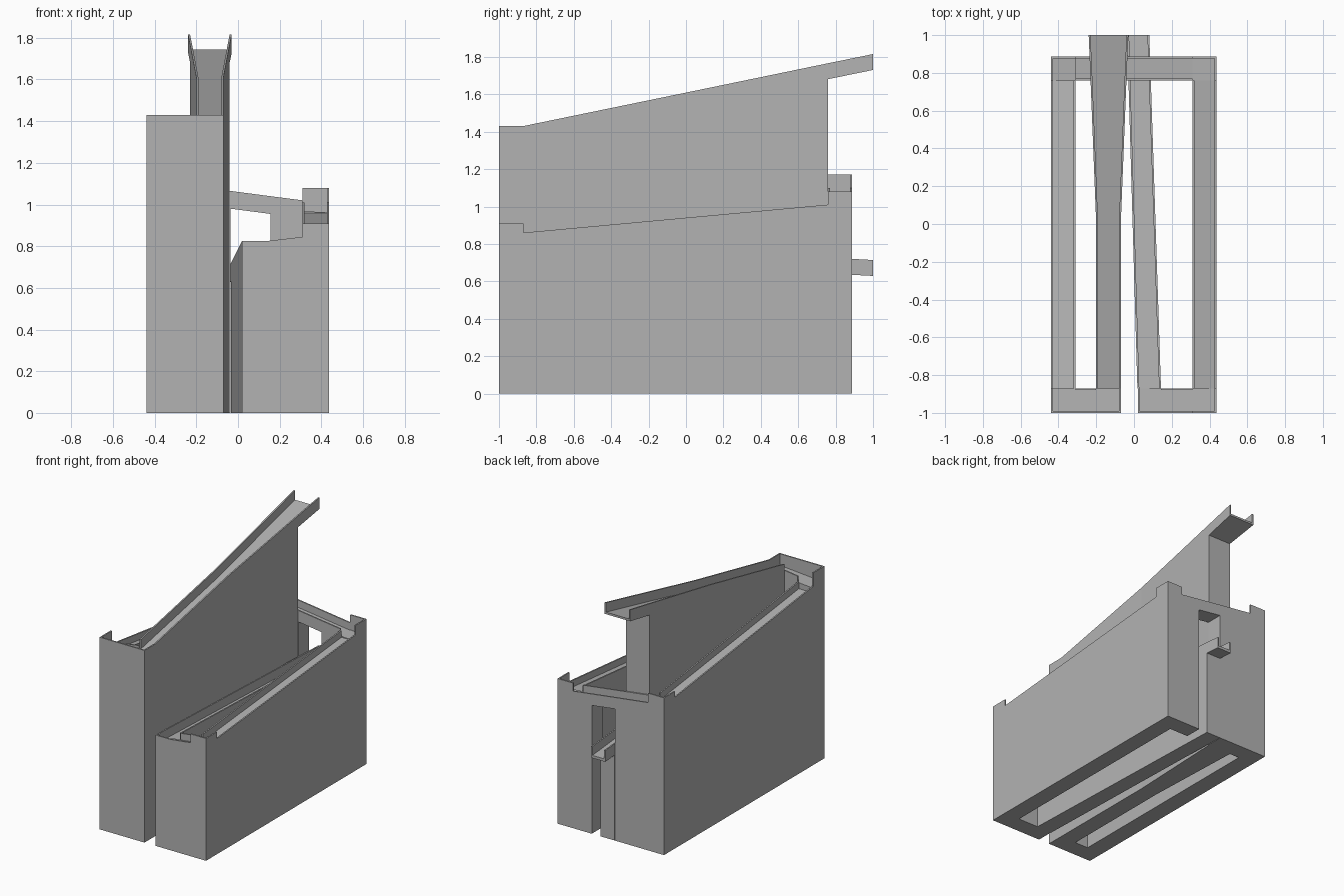
import bpy, bmesh
from mathutils import Vector

cube = bpy.data.objects.get("Cube")
if cube:
    bpy.data.objects.remove(cube)

grey = bpy.data.materials.new("plain_grey")
grey.use_nodes = True
COLOUR = (0.45, 0.45, 0.45, 1)
grey.diffuse_color = COLOUR
grey.node_tree.nodes["Principled BSDF"].inputs["Base Color"].default_value = COLOUR

WALL = 0.01            # channel wall thickness
X0, X1 = -0.44, 0.437  # outer sides
XL, XR = -0.31, 0.31   # inner edges of the side lanes
Y0, Y1 = -1.0, 0.887   # front and back
YF, YB = -0.87, 0.76   # inner edges of the end channels


def loft(name, sections):
    """Solid skinned through matching cross-sections, capped at both ends."""
    bm = bmesh.new()
    rings = [[bm.verts.new(p) for p in s] for s in sections]
    n = len(rings[0])
    for a, b in zip(rings, rings[1:]):
        for i in range(n):
            j = (i + 1) % n
            bm.faces.new((a[i], a[j], b[j], b[i]))
    bm.faces.new(rings[0])
    bm.faces.new(rings[-1])
    bmesh.ops.recalc_face_normals(bm, faces=bm.faces)
    mesh = bpy.data.meshes.new(name)
    bm.to_mesh(mesh)
    bm.free()
    mesh.materials.append(grey)
    bpy.context.collection.objects.link(bpy.data.objects.new(name, mesh))


def lane(name, stations, depth, under=None):
    """U channel; each station is (edge, edge, rim height). It stands on the
    ground unless a hanging thickness is given."""
    sections = []
    for a, b, top in stations:
        a, b = Vector(a), Vector(b)
        step = (b - a).normalized() * WALL
        low = 0 if under is None else top - under
        floor = top - depth
        outline = ((a, low), (a, top), (a + step, top), (a + step, floor),
                   (b - step, floor), (b - step, top), (b, top), (b, low))
        sections.append([(p.x, p.y, z) for p, z in outline])
    loft(name, sections)


def block(name, xa, xb, ya, yb, low, za, zb):
    """Box whose top slopes along x from za to zb."""
    loft(name, [[(x, ya, low), (x, yb, low), (x, yb, z), (x, ya, z)]
                for x, z in ((xa, za), (xb, zb))])


def turn(name, xa, xb, ya, yb, floor_a, floor_b, walls):
    """Corner block with rim plates on the chosen sides."""
    block(name + "_base", xa, xb, ya, yb, 0, floor_a, floor_b)
    low = min(floor_a, floor_b) - WALL
    spans = {"left": (xb - WALL, xb, ya, yb), "right": (xa, xa + WALL, ya, yb),
             "front": (xa, xb, ya, ya + WALL), "back": (xa, xb, yb - WALL, yb)}
    for side, top in walls.items():
        block(name + "_rim_" + side, *spans[side], low, top, top)


def across_y(y, xa, xb, top):
    return (xa, y), (xb, y), top


def across_x(x, ya, yb, top):
    return (x, ya), (x, yb), top


# High centre lane, flaring towards the back, with its overhanging spout
high_end = across_y(YB, -0.23, -0.04, 1.766)
lane("high_lane", [across_y(YF, -0.2, -0.07, 1.43),
                   across_y(0, -0.2, -0.07, 1.609), high_end], 0.07)
lane("high_spout", [high_end, across_y(1, -0.24, -0.03, 1.815)], 0.07, 0.085)

# Front turn from the high lane to the outer lane
turn("high_turn", X0, -0.07, Y0, YF, 1.315, 1.345,
     {"front": 1.43, "right": 1.43, "left": 1.43})
block("high_turn_inner_rim", XL, -0.2, YF - WALL, YF, 1.3, 1.37, 1.385)

# Outer lane running to the back
lane("outer_lane", [across_y(YF, X0, XL, 1.33),
                    across_y(YB, X0, XL, 1.125)], 0.05)

# Back turn, back channel and the bridge over the exit opening
turn("back_turn_upper", X0, XL, YB, Y1, 1.07, 1.055,
     {"right": 1.17, "back": 1.17})
bridge_a = across_x(-0.035, YB, Y1, 1.065)
bridge_b = across_x(0.155, YB, Y1, 1.04)
lane("back_channel", [across_x(XL, YB, Y1, 1.10), bridge_a], 0.055)
lane("back_bridge", [bridge_a, bridge_b], 0.055, 0.085)
lane("back_channel_end", [bridge_b, across_x(XR, YB, Y1, 1.02)], 0.055)
turn("back_turn_lower", XR, X1, YB, Y1, 0.968, 0.962,
     {"left": 1.08, "back": 1.08})

# Return lane running to the front
lane("return_lane", [across_y(YB, XR, X1, 1.01),
                     across_y(YF, XR, X1, 0.86)], 0.05)

# Front channel leading to the lowest lane
turn("front_turn", XR, X1, Y0, YF, 0.795, 0.805,
     {"left": 0.91, "front": 0.91})
lane("front_channel", [across_x(XR, Y0, YF, 0.845),
                       across_x(0.143, Y0, YF, 0.825)], 0.05)
turn("low_turn", 0.02, 0.143, Y0, YF, 0.755, 0.775,
     {"right": 0.825, "front": 0.825})

# Lowest lane, angled under the bridge, with its spout
low_end = across_y(Y1, -0.033, 0.085, 0.72)
lane("low_lane", [across_y(YF, 0.018, 0.143, 0.822), low_end], 0.065)
lane("low_spout", [low_end, across_y(1, -0.036, 0.081, 0.714)], 0.065, 0.085)
